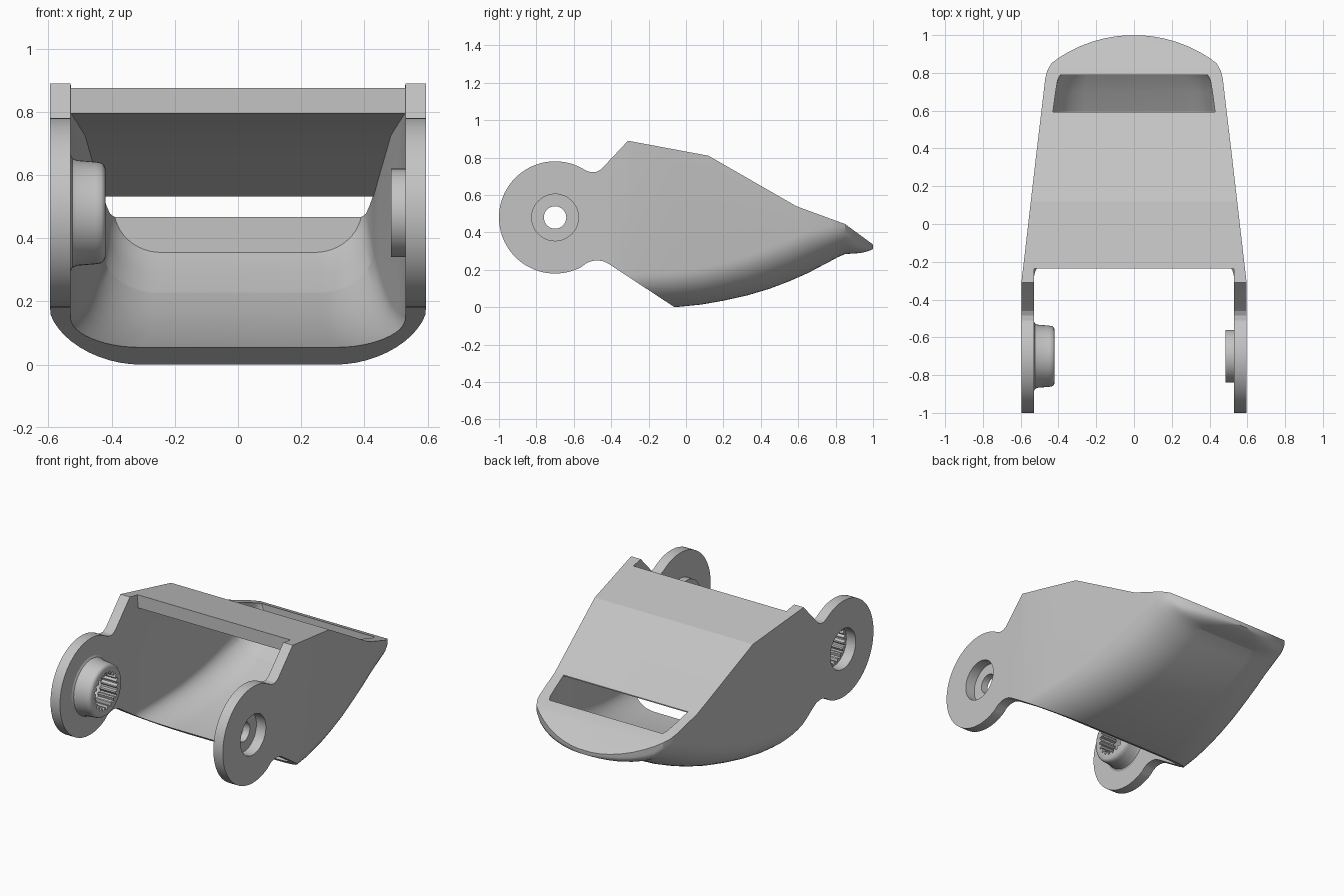
import bpy, bmesh, math

cube = bpy.data.objects.get("Cube")
if cube:
    bpy.data.objects.remove(cube, do_unlink=True)

grey = bpy.data.materials.new("light grey")
grey.use_nodes = True
COLOUR = (0.55, 0.55, 0.55, 1)
grey.diffuse_color = COLOUR
grey.node_tree.nodes["Principled BSDF"].inputs["Base Color"].default_value = COLOUR

PIVOT_Y, PIVOT_Z = -0.7, 0.48


def loft(name, rings):
    """Solid skinned through closed rings of equal length."""
    bm = bmesh.new()
    loops = [[bm.verts.new(p) for p in ring] for ring in rings]
    n = len(loops[0])
    for a, b in zip(loops, loops[1:]):
        for i in range(n):
            j = (i + 1) % n
            bm.faces.new((a[i], a[j], b[j], b[i]))
    bm.faces.new(loops[0])
    bm.faces.new(loops[-1])
    bmesh.ops.recalc_face_normals(bm, faces=bm.faces)
    mesh = bpy.data.meshes.new(name)
    bm.to_mesh(mesh)
    bm.free()
    mesh.materials.append(grey)
    obj = bpy.data.objects.new(name, mesh)
    bpy.context.collection.objects.link(obj)
    return obj


def trough(y, half, bottom, rx, rz, top, steps=12):
    """Cross-section with a flat top and rounded lower corners."""
    right = [(half, top)]
    for i in range(steps + 1):
        a = math.pi / 2 * i / steps
        right.append((half - rx + rx * math.cos(a), bottom + rz - rz * math.sin(a)))
    pts = right + [(-x, z) for x, z in reversed(right)]
    return [(x, y, z) for x, z in pts]


def prism(name, outline, x0, x1):
    """Side outline (y, z) extruded along x."""
    return loft(name, [[(x, y, z) for y, z in outline] for x in (x0, x1)])


def circle(radii, count, y=PIVOT_Y, z=PIVOT_Z):
    """Round outline around the pivot; radii repeat in turn, giving teeth."""
    return [(y + radii[i % len(radii)] * math.cos(2 * math.pi * i / count),
             z + radii[i % len(radii)] * math.sin(2 * math.pi * i / count))
            for i in range(count)]


def boolean(obj, cutter, operation="DIFFERENCE"):
    mod = obj.modifiers.new("cut", "BOOLEAN")
    mod.operation = operation
    mod.solver = "EXACT"
    mod.object = cutter
    bpy.context.view_layer.objects.active = obj
    bpy.ops.object.modifier_apply(modifier=mod.name)
    bpy.data.objects.remove(cutter, do_unlink=True)


def smooth(obj, degrees):
    bpy.ops.object.select_all(action="DESELECT")
    obj.select_set(True)
    bpy.context.view_layer.objects.active = obj
    bpy.ops.object.shade_smooth_by_angle(angle=math.radians(degrees))


# Outer hull: y, half width, bottom, corner width, corner height
hull = [(-1.1, 0.595, 0, 0.26, 0.18), (-0.3, 0.595, 0, 0.26, 0.18),
        (-0.06, 0.567, 0, 0.26, 0.19), (0.08, 0.551, 0.014, 0.265, 0.195),
        (0.2, 0.537, 0.035, 0.27, 0.2), (0.33, 0.522, 0.064, 0.275, 0.21),
        (0.45, 0.508, 0.1, 0.28, 0.22), (0.55, 0.496, 0.138, 0.28, 0.22),
        (0.65, 0.484, 0.182, 0.28, 0.22), (0.77, 0.47, 0.245, 0.27, 0.19),
        (0.81, 0.46, 0.267, 0.26, 0.165), (0.85, 0.438, 0.284, 0.25, 0.14)]
NOSE = 0.72
for y in (0.88, 0.91, 0.94, 0.965, 0.982, 0.993, 0.9985):
    half = math.sqrt(NOSE ** 2 - (y - 1 + NOSE) ** 2)
    t = (y - 0.85) / 0.15
    hull.append((y, half, 0.286 + 0.025 * t ** 3, half * 0.58, 0.12 - 0.1 * t))
shell = loft("shell", [trough(*row, 1.2) for row in hull])

# Side outline trims the hull and forms the round ears
ear = [(PIVOT_Y + 0.3 * math.cos(math.radians(a)),
        PIVOT_Z + 0.3 * math.sin(math.radians(a))) for a in range(62, 300, 4)]
outline = ear + [(-0.53, 0.237), (-0.5, 0.248), (-0.47, 0.25), (-0.44, 0.245),
                 (-0.415, 0.233), (-0.02, -0.027), (1.1, -0.1), (1.1, 0.262),
                 (0.85, 0.445), (0.59, 0.54), (0.12, 0.81), (-0.31, 0.89),
                 (-0.44, 0.752), (-0.46, 0.733), (-0.485, 0.722),
                 (-0.51, 0.722), (-0.535, 0.731)]
boolean(shell, prism("side_trim", outline, -0.8, 0.8), "INTERSECT")

# Cavity, open at the front, with a slot through the top near the nose
cavity = [(-1.1, 0.53, 0, 0.2, 0.1, 1.2), (-0.3, 0.53, 0.045, 0.2, 0.1, 1.2),
          (-0.236, 0.528, 0.05, 0.2, 0.1, 1.2), (-0.235, 0.528, 0.05, 0.2, 0.1, 0.795),
          (-0.06, 0.507, 0.06, 0.2, 0.105, 0.762), (0.13, 0.484, 0.084, 0.2, 0.11, 0.725),
          (0.3, 0.464, 0.119, 0.19, 0.12, 0.655), (0.45, 0.446, 0.165, 0.18, 0.13, 0.593),
          (0.594, 0.429, 0.228, 0.17, 0.14, 0.532), (0.595, 0.429, 0.228, 0.17, 0.14, 1.2),
          (0.7, 0.415, 0.29, 0.16, 0.14, 1.2), (0.76, 0.405, 0.332, 0.15, 0.14, 1.2),
          (0.79, 0.393, 0.355, 0.15, 0.14, 1.2)]
boolean(shell, loft("cavity", [trough(*row) for row in cavity]))

# Bores through both ears
for x0, x1 in ((-0.7, -0.45), (0.45, 0.7)):
    boolean(shell, prism("ear_bore", circle([0.125], 48), x0, x1))
smooth(shell, 18)

# Rounded boss with a toothed socket on the right ear
profile = [(-0.53, 0.185), (-0.524, 0.173), (-0.51, 0.167), (-0.45, 0.162),
           (-0.433, 0.159), (-0.424, 0.152), (-0.42, 0.142)]
socket_boss = loft("socket_boss", [[(x, y, z) for y, z in circle([r], 48)]
                                   for x, r in profile])
boolean(socket_boss, prism("teeth", circle([0.117, 0.117, 0.1, 0.1], 80), -0.6, -0.4))
smooth(socket_boss, 35)

# Plain washer boss on the left ear
pin_boss = prism("pin_boss", circle([0.14], 48), 0.485, 0.53)
boolean(pin_boss, prism("pin_hole", circle([0.06], 32), 0.4, 0.6))
smooth(pin_boss, 30)
